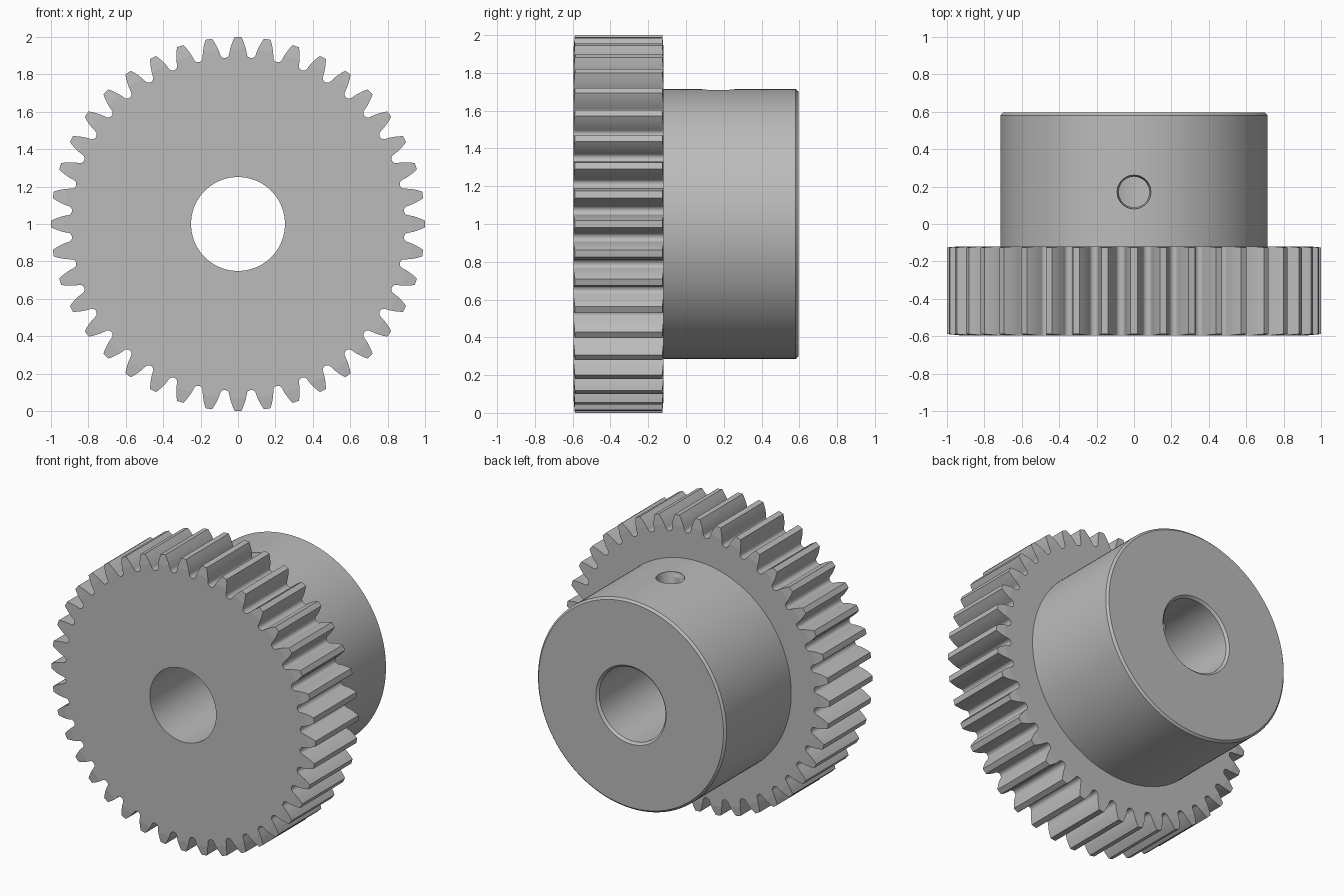
import bpy, bmesh
from math import sin, cos, tan, acos, pi, radians
from mathutils import Vector

cube = bpy.data.objects.get("Cube")
if cube:
    bpy.data.objects.remove(cube, do_unlink=True)

TEETH, ARC = 40, 4                  # tooth count, circle segments per tooth
SEGS = TEETH * ARC
PITCH = 2 * pi / TEETH
FRONT, STEP, BACK = -0.595, -0.119, 0.595
BORE, HUB = 0.251, 0.714
CENTRE = Vector((0, 0, 1))

steel = bpy.data.materials.new("steel_grey")
steel.use_nodes = True
grey = (0.5, 0.5, 0.5, 1)
steel.diffuse_color = grey
steel.node_tree.nodes["Principled BSDF"].inputs["Base Color"].default_value = grey


def polar(angle, r, y):
    return CENTRE + Vector((r * cos(angle), y, r * sin(angle)))


def make_object(name, bm):
    bmesh.ops.remove_doubles(bm, verts=bm.verts, dist=1e-5)
    bmesh.ops.recalc_face_normals(bm, faces=bm.faces)
    mesh = bpy.data.meshes.new(name)
    bm.to_mesh(mesh)
    bm.free()
    mesh.materials.append(steel)
    obj = bpy.data.objects.new(name, mesh)
    bpy.context.collection.objects.link(obj)
    return obj


def smooth(obj):
    bpy.ops.object.select_all(action='DESELECT')
    obj.select_set(True)
    bpy.context.view_layer.objects.active = obj
    bpy.ops.object.shade_smooth_by_angle(angle=radians(32))
    for poly in obj.data.polygons:      # machined end faces stay flat
        if abs(poly.normal.y) > 0.95:
            poly.use_smooth = False


def add_face(bm, points):
    bm.faces.new([bm.verts.new(p) for p in points])


# Tooth outline: rounded root, involute flank, then mirrored
pitch_r = 2 / (TEETH + 2) * TEETH / 2
base_r = pitch_r * cos(radians(20))
root_r, flank_r = 0.89, 0.912


def involute(r):
    a = acos(base_r / r)
    return tan(a) - a


def flank_angle(r):
    return PITCH / 4 + involute(pitch_r) - involute(r)


gap = PITCH / 2 - flank_angle(flank_r)
half = [(PITCH / 2 - gap * sin(t * pi / 8),
         flank_r - (flank_r - root_r) * cos(t * pi / 8)) for t in range(5)]
half += [(flank_angle(r), r) for r in (0.935, 0.957, 0.98, 1.0)]
outline = [(-a, r) for a, r in half] + half[::-1]
CHORD = 5                            # where the tooth end bevel begins
chamfer_r = outline[CHORD][1]


def end_y(r, y, inward):
    return y + inward * max(0, r - chamfer_r) * 0.1


# Toothed wheel, one sector per tooth
bm = bmesh.new()
for k in range(TEETH):
    mid = k * PITCH
    arc = [mid - PITCH / 2 + i * PITCH / ARC for i in range(ARC + 1)]
    ends = []
    for y, inward, inner in ((FRONT, 1, BORE), (STEP, -1, HUB)):
        edge = [polar(mid + a, r, end_y(r, y, inward)) for a, r in outline]
        rim = [polar(a, inner, y) for a in reversed(arc)]
        add_face(bm, edge[:CHORD + 1] + edge[-CHORD - 1:] + rim)
        add_face(bm, edge[CHORD:len(edge) - CHORD])
        ends.append(edge)
    f, b = ends
    for i in range(len(f) - 1):
        add_face(bm, (f[i], f[i + 1], b[i + 1], b[i]))
    for a0, a1 in zip(arc, arc[1:]):     # bore wall
        add_face(bm, [polar(a, BORE, y) for a, y in
                      ((a0, FRONT), (a1, FRONT), (a1, STEP), (a0, STEP))])
smooth(make_object("toothed_wheel", bm))

# Hub, turned from a closed profile with chamfered back edges
profile = [(BORE, STEP), (BORE, BACK - 0.015), (BORE + 0.015, BACK),
           (HUB - 0.014, BACK), (HUB, BACK - 0.014), (HUB, STEP)]
bm = bmesh.new()
for k in range(SEGS):
    a0, a1 = ((k + d - ARC / 2) * PITCH / ARC for d in (0, 1))
    for (r0, y0), (r1, y1) in zip(profile, profile[1:] + profile[:1]):
        add_face(bm, (polar(a0, r0, y0), polar(a1, r0, y0),
                      polar(a1, r1, y1), polar(a0, r1, y1)))
hub = make_object("hub", bm)

# Radial set-screw hole with a small countersink
bm = bmesh.new()
rings = []
for r, z in ((0.082, 1.1), (0.082, 1.68), (0.09, 1.7), (0.09, 1.9)):
    rings.append([Vector((r * cos(i * pi / 24), 0.171 + r * sin(i * pi / 24), z))
                  for i in range(48)])
for low, high in zip(rings, rings[1:]):
    for i in range(48):
        j = (i + 1) % 48
        add_face(bm, (low[i], low[j], high[j], high[i]))
add_face(bm, rings[0])
add_face(bm, rings[-1])
cutter = make_object("screw_hole_cutter", bm)
cutter.hide_render = True

cut = hub.modifiers.new("screw_hole", 'BOOLEAN')
cut.operation = 'DIFFERENCE'
cut.solver = 'EXACT'
cut.object = cutter
bpy.context.view_layer.objects.active = hub
bpy.ops.object.modifier_apply(modifier=cut.name)
bpy.data.objects.remove(cutter, do_unlink=True)

# Open the hidden joint between hub and wheel
bm = bmesh.new()
bm.from_mesh(hub.data)
joint = [f for f in bm.faces if all(abs(v.co.y - STEP) < 1e-4 for v in f.verts)]
bmesh.ops.delete(bm, geom=joint, context='FACES')
bm.to_mesh(hub.data)
bm.free()
smooth(hub)
